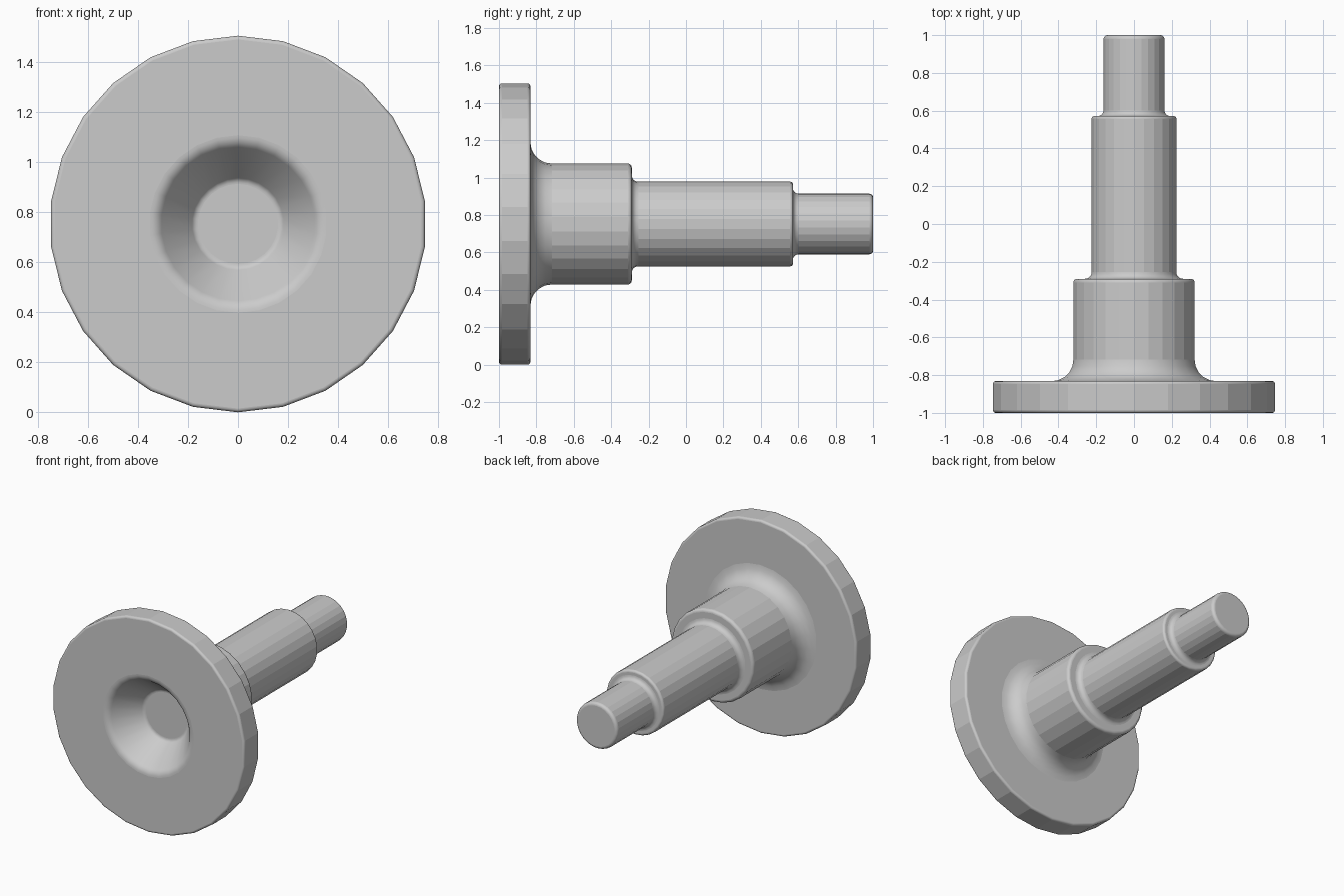
import bpy, bmesh, math
from mathutils import Vector

if "Cube" in bpy.data.objects:
    bpy.data.objects.remove(bpy.data.objects["Cube"])

SIDES, AXIS_Z = 26, 0.752

# Profile corners: radius, y, fillet size
corners = [
    (0.175, -0.80, 0.03), (0.325, -1.0, 0.06),        # recess floor and lip
    (0.752, -1.0, 0.015), (0.752, -0.832, 0.015),     # flange rim
    (0.323, -0.832, 0.115), (0.323, -0.29, 0.02),     # hub
    (0.226, -0.29, 0.035), (0.226, 0.572, 0.015),     # middle shaft
    (0.162, 0.572, 0.03), (0.162, 1.0, 0.02),         # tip
]


def rounded(points, steps=5):
    """Round each corner; returns points plus flags for curved segments."""
    full = [(0, points[0][1], 0)] + points + [(0, points[-1][1], 0)]
    out, curved = [], []
    for a, b, c in zip(full, full[1:], full[2:]):
        p = Vector(b[:2])
        d1 = (Vector(a[:2]) - p).normalized()
        d2 = (Vector(c[:2]) - p).normalized()
        half = d1.angle(d2) / 2
        cut = b[2] if half < math.radians(50) else b[2] / math.tan(half)
        rad = cut * math.tan(half)
        centre = p + (d1 + d2).normalized() * (rad / math.sin(half))
        s, e = p + d1 * cut - centre, p + d2 * cut - centre
        sweep = s.angle(e)
        for i in range(steps + 1):
            t = i / steps
            v = (s * math.sin((1 - t) * sweep) + e * math.sin(t * sweep)) / math.sin(sweep)
            out.append(centre + v)
            curved.append(i < steps)
    return out, curved


profile, curved = rounded(corners)
curved[5] = True  # recess cone is smooth too

# Spin the profile around the y axis, with a vertex at the top
bm = bmesh.new()
rings = []
for r, y in profile:
    rings.append([bm.verts.new((r * math.sin(k * math.tau / SIDES), y,
                                AXIS_Z + r * math.cos(k * math.tau / SIDES)))
                  for k in range(SIDES)])
for i, (a, b) in enumerate(zip(rings, rings[1:])):
    for k in range(SIDES):
        n = (k + 1) % SIDES
        bm.faces.new((a[k], a[n], b[n], b[k])).smooth = curved[i]

# Recess floor and shaft end
bm.faces.new(rings[0])
bm.faces.new(rings[-1])
bmesh.ops.recalc_face_normals(bm, faces=bm.faces)

mesh = bpy.data.meshes.new("flanged_shaft")
bm.to_mesh(mesh)
bm.free()
bpy.context.collection.objects.link(bpy.data.objects.new("flanged_shaft", mesh))
